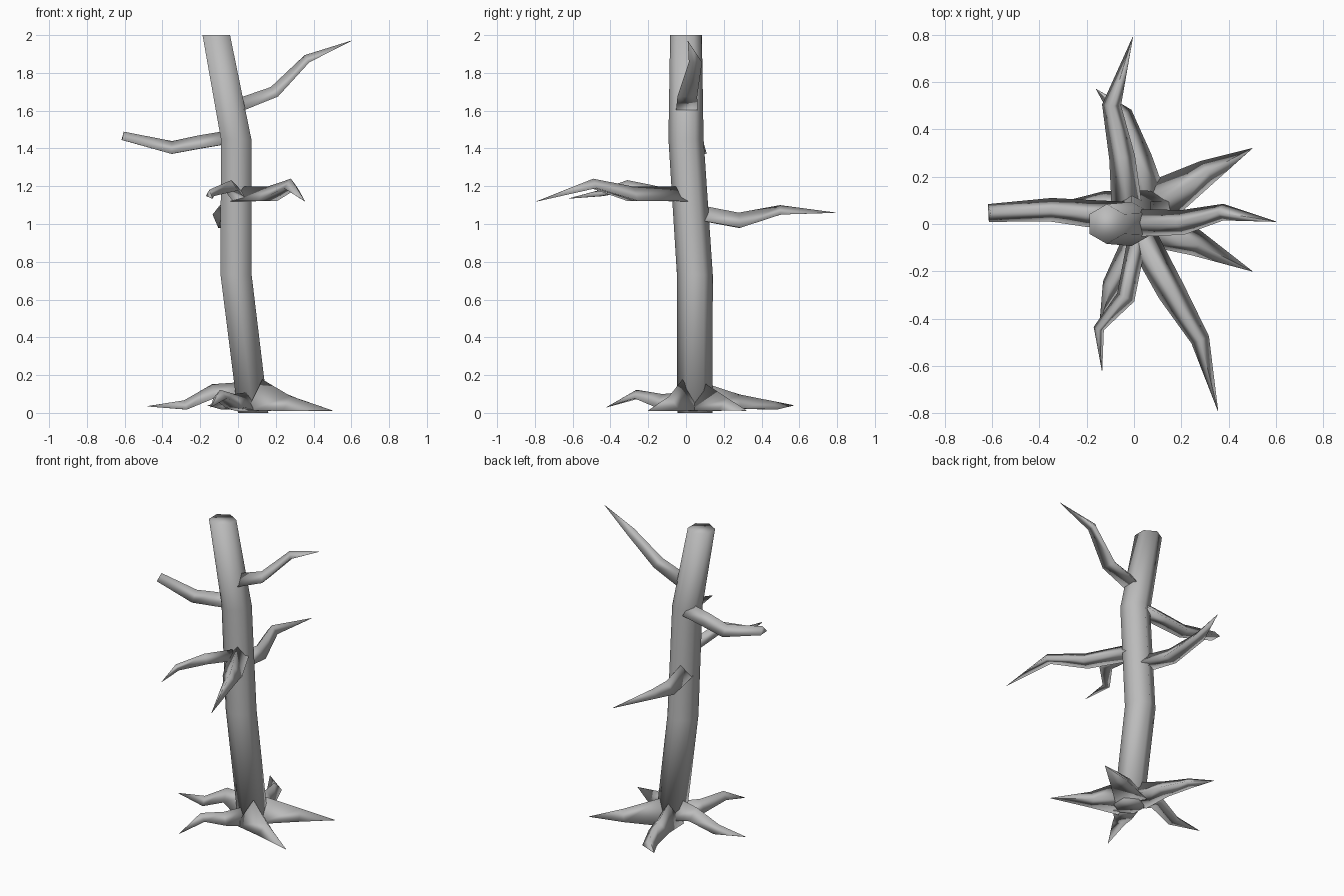
import bpy
import math
from mathutils import Vector

cube = bpy.data.objects.get("Cube")
if cube:
    bpy.data.objects.remove(cube, do_unlink=True)

bark = bpy.data.materials.new("grey_bark")
bark.use_nodes = True
grey = (0.5, 0.5, 0.5, 1)
bark.diffuse_color = grey
bark.node_tree.nodes["Principled BSDF"].inputs["Base Color"].default_value = grey


def loft(name, rings):
    """Join equal-sized rings into a closed, smooth-shaded tube."""
    n = len(rings[0])
    verts = [v for ring in rings for v in ring]
    faces = [tuple(reversed(range(n)))]
    for r in range(len(rings) - 1):
        a, b = r * n, (r + 1) * n
        for i in range(n):
            j = (i + 1) % n
            faces.append((a + i, a + j, b + j, b + i))
    faces.append(tuple(range(len(verts) - n, len(verts))))
    mesh = bpy.data.meshes.new(name)
    mesh.from_pydata(verts, [], faces)
    mesh.materials.append(bark)
    mesh.shade_smooth()
    obj = bpy.data.objects.new(name, mesh)
    bpy.context.collection.objects.link(obj)
    return obj


def limb(name, stations):
    """Sweep a flat-bottomed ridge section; station = x, y, z, width, height."""
    pts = [Vector(s[:3]) for s in stations]
    rings = []
    for i, (x, y, z, w, h) in enumerate(stations):
        before = pts[max(i - 1, 0)]
        after = pts[min(i + 1, len(pts) - 1)]
        along = Vector((0, 0, 0))
        if i > 0:
            along += (pts[i] - before).normalized()
        if i < len(pts) - 1:
            along += (after - pts[i]).normalized()
        along.normalize()
        side = along.cross(Vector((0, 0, 1))).normalized()
        up = side.cross(along)
        c = pts[i]
        rings.append([c - side * w / 2 - up * h / 2,
                      c + up * h / 2,
                      c + side * w / 2 - up * h / 2][::-1])
    return loft(name, rings)


# Trunk: six-sided, bending and leaning to one side at the top
trunk_rings = []
for x, y, z, r in [(0.08, 0.047, 0, 0.093), (-0.01, 0.047, 0.73, 0.095),
                   (-0.01, 0, 1.45, 0.093), (-0.115, 0, 2, 0.084)]:
    angles = [math.radians(30 + 60 * k) for k in range(6)]
    trunk_rings.append([Vector((x + r * math.cos(a), y + r * math.sin(a), z))
                        for a in angles])
loft("trunk", trunk_rings)

# Branches
tip = 0.002
limb("upper_left_branch", [
    (0.02, 0.005, 1.635, 0.115, 0.07), (0.19, 0.005, 1.70, 0.105, 0.06),
    (0.365, 0.05, 1.875, 0.07, 0.045), (0.60, 0.01, 1.97, tip, tip)])
limb("right_branch", [
    (-0.05, 0.035, 1.46, 0.12, 0.07), (-0.2, 0.045, 1.435, 0.115, 0.07),
    (-0.35, 0.06, 1.405, 0.10, 0.068), (-0.61, 0.047, 1.467, 0.075, 0.045)])
limb("front_branch", [
    (0.015, -0.02, 1.16, 0.13, 0.08), (0.155, -0.28, 1.16, 0.12, 0.075),
    (0.28, -0.49, 1.215, 0.08, 0.05), (0.355, -0.79, 1.12, tip, tip)])
limb("small_front_branch", [
    (0.01, -0.08, 1.155, 0.08, 0.06), (-0.035, -0.31, 1.205, 0.08, 0.055),
    (-0.15, -0.445, 1.165, 0.045, 0.035), (-0.135, -0.62, 1.135, tip, tip)])
limb("back_branch", [
    (-0.03, 0.07, 1.06, 0.13, 0.08), (-0.05, 0.28, 1.02, 0.11, 0.08),
    (-0.095, 0.50, 1.075, 0.08, 0.05), (-0.005, 0.79, 1.06, tip, tip)])

# Roots
limb("back_left_root", [
    (0.10, 0.09, 0.085, 0.2, 0.15), (0.31, 0.22, 0.045, 0.11, 0.065),
    (0.50, 0.32, 0.012, tip, tip)])
limb("front_left_root", [
    (0.11, -0.01, 0.095, 0.2, 0.17), (0.27, -0.085, 0.05, 0.11, 0.08),
    (0.50, -0.20, 0.012, tip, tip)])
limb("back_root", [
    (0.05, 0.10, 0.085, 0.18, 0.14), (0.01, 0.28, 0.06, 0.13, 0.075),
    (-0.05, 0.46, 0.04, 0.09, 0.045), (-0.16, 0.57, 0.04, tip, tip)])
limb("right_root", [
    (0.04, 0.05, 0.10, 0.17, 0.13), (-0.13, 0.08, 0.115, 0.12, 0.075),
    (-0.28, 0.055, 0.042, 0.09, 0.05), (-0.48, 0.05, 0.035, tip, tip)])
limb("front_root", [
    (0.05, -0.02, 0.06, 0.15, 0.10), (-0.02, -0.13, 0.065, 0.11, 0.07),
    (-0.095, -0.26, 0.10, 0.08, 0.045), (-0.145, -0.42, 0.03, tip, tip)])
